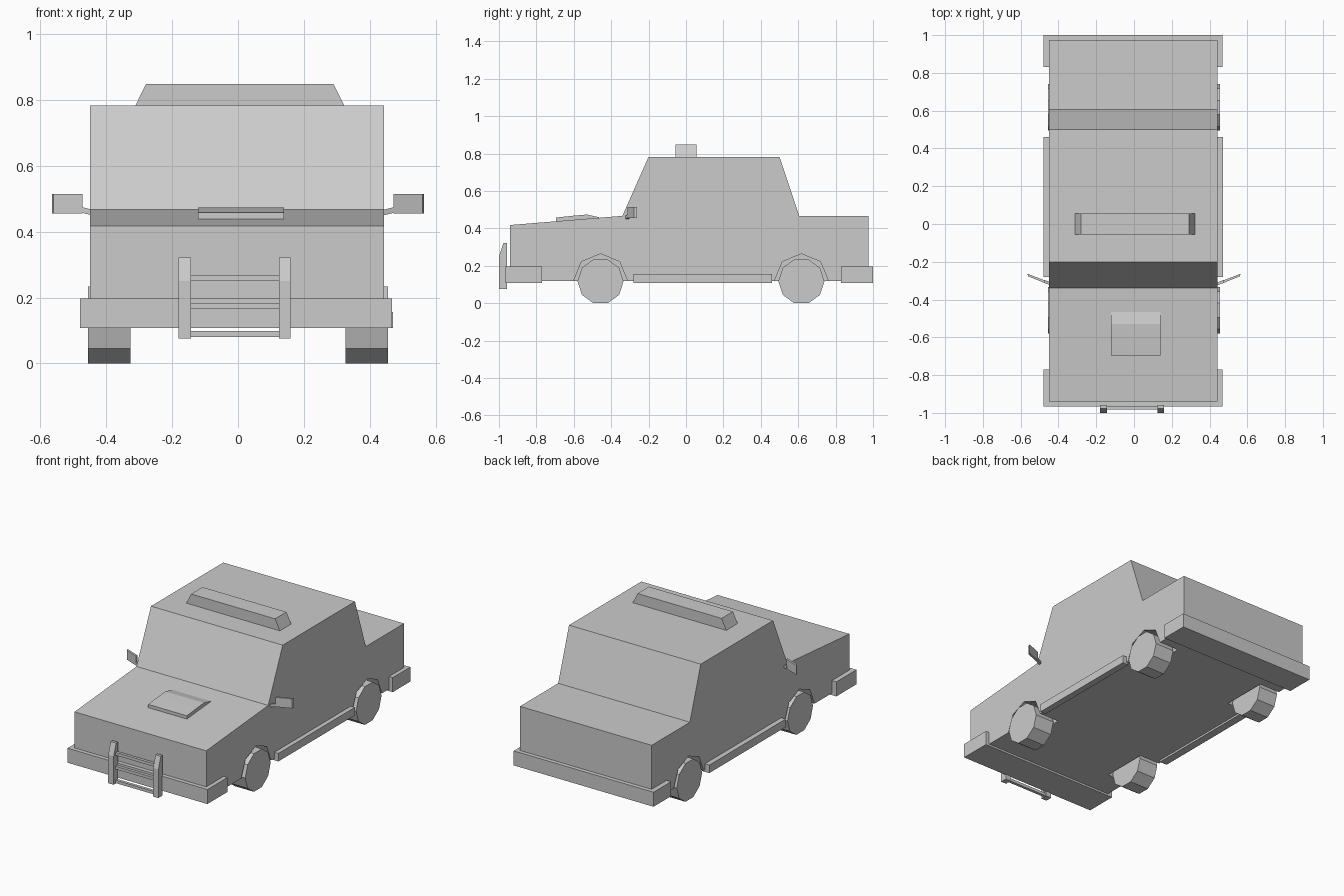
import bpy, bmesh
from math import sin, cos, radians
from mathutils import Matrix, Vector

if "Cube" in bpy.data.objects:
    bpy.data.objects.remove(bpy.data.objects["Cube"], do_unlink=True)

grey = bpy.data.materials.new("plain_grey")
grey.use_nodes = True
colour = (0.6, 0.6, 0.6, 1)
grey.diffuse_color = colour
grey.node_tree.nodes["Principled BSDF"].inputs["Base Color"].default_value = colour


def extrude(name, outline, depth, smooth=False):
    """Close an outline of 3D points and sweep it along the depth vector."""
    bm = bmesh.new()
    face = bm.faces.new([bm.verts.new(p) for p in outline])
    swept = bmesh.ops.extrude_face_region(bm, geom=[face])["geom"]
    bmesh.ops.translate(bm, vec=Vector(depth),
                        verts=[v for v in swept if isinstance(v, bmesh.types.BMVert)])
    bmesh.ops.recalc_face_normals(bm, faces=bm.faces)
    mesh = bpy.data.meshes.new(name)
    bm.to_mesh(mesh)
    bm.free()
    mesh.materials.append(grey)
    obj = bpy.data.objects.new(name, mesh)
    bpy.context.collection.objects.link(obj)
    return obj


def side_prism(name, profile, x0, x1):
    return extrude(name, [(x0, y, z) for y, z in profile], (x1 - x0, 0, 0))


def box(name, x0, x1, y0, y1, z0, z1):
    return side_prism(name, [(y0, z0), (y1, z0), (y1, z1), (y0, z1)], x0, x1)


def ring(y, z, radius, sides):
    step = radians(360 / sides)
    return [(y + radius * cos(i * step), z + radius * sin(i * step)) for i in range(sides)]


# Body shell
LEFT, RIGHT = 0.443, -0.45
body = side_prism("body", [(-0.94, 0.12), (-0.94, 0.418), (-0.34, 0.467),
                           (-0.2, 0.783), (0.5, 0.783), (0.605, 0.467),
                           (0.975, 0.467), (0.975, 0.12)], RIGHT, LEFT)

# Wheels and the arches cut around them
for end, y in (("front", -0.457), ("rear", 0.617)):
    for side, s in (("left", 1), ("right", -1)):
        side_prism(f"{end}_{side}_wheel", ring(y, 0.117, 0.123, 10), s * 0.326, s * 0.455)
        cutter = side_prism("arch_cutter", ring(y, 0.12, 0.144, 8), s * 0.31, s * 0.6)
        cut = body.modifiers.new("arch", 'BOOLEAN')
        cut.operation, cut.solver, cut.object = 'DIFFERENCE', 'EXACT', cutter
        cutter.hide_render = True
        cutter.hide_viewport = True
        cutter.display_type = 'WIRE'

# Apply the arch cuts, then drop the cutters
bpy.context.view_layer.update()
cut_mesh = bpy.data.meshes.new_from_object(
    body.evaluated_get(bpy.context.evaluated_depsgraph_get()))
body.modifiers.clear()
body.data = cut_mesh
for obj in [o for o in bpy.data.objects if o.name.startswith("arch_cutter")]:
    bpy.data.objects.remove(obj, do_unlink=True)

# Bumpers and sills
box("front_bumper", -0.48, 0.468, -0.965, -0.77, 0.108, 0.197)
box("rear_bumper", -0.48, 0.468, 0.83, 1.0, 0.108, 0.197)
box("left_sill", 0.43, 0.47, -0.28, 0.46, 0.108, 0.157)
box("right_sill", -0.48, -0.43, -0.28, 0.46, 0.108, 0.157)

# Roof light bar with sloping ends
extrude("roof_light_bar", [(-0.313, -0.055, 0.78), (0.324, -0.055, 0.78),
                           (0.29, -0.055, 0.848), (-0.28, -0.055, 0.848)], (0, 0.11, 0))

# Bonnet scoop
side_prism("bonnet_scoop", [(-0.695, 0.43), (-0.695, 0.458), (-0.6, 0.468),
                            (-0.53, 0.474), (-0.465, 0.46), (-0.465, 0.44)], -0.122, 0.14)

# Push bar: two uprights and cross rails
upright = [(-0.958, 0.076), (-1.0, 0.076), (-1.0, 0.25), (-0.976, 0.322), (-0.958, 0.322)]
side_prism("push_bar_right_upright", upright, -0.18, -0.143)
side_prism("push_bar_left_upright", upright, 0.124, 0.16)
for i, z in enumerate((0.08, 0.165, 0.25)):
    box(f"push_bar_rail_{i}", -0.15, 0.13, -0.982, -0.964, z, z + 0.018)

# Wing mirrors on short arms, swept back
for side, s in (("left", 1), ("right", -1)):
    arm = [(s * 0.435, -0.327, 0.448), (s * 0.475, -0.312, 0.458),
           (s * 0.475, -0.312, 0.475), (s * 0.435, -0.327, 0.465)]
    extrude(f"{side}_mirror_arm", arm, (0, 0.016, 0))
    head = [(s * 0.472, -0.313, 0.456), (s * 0.56, -0.277, 0.456),
            (s * 0.565, -0.263, 0.456), (s * 0.472, -0.299, 0.456)]
    extrude(f"{side}_mirror", head, (0, 0, 0.058))
